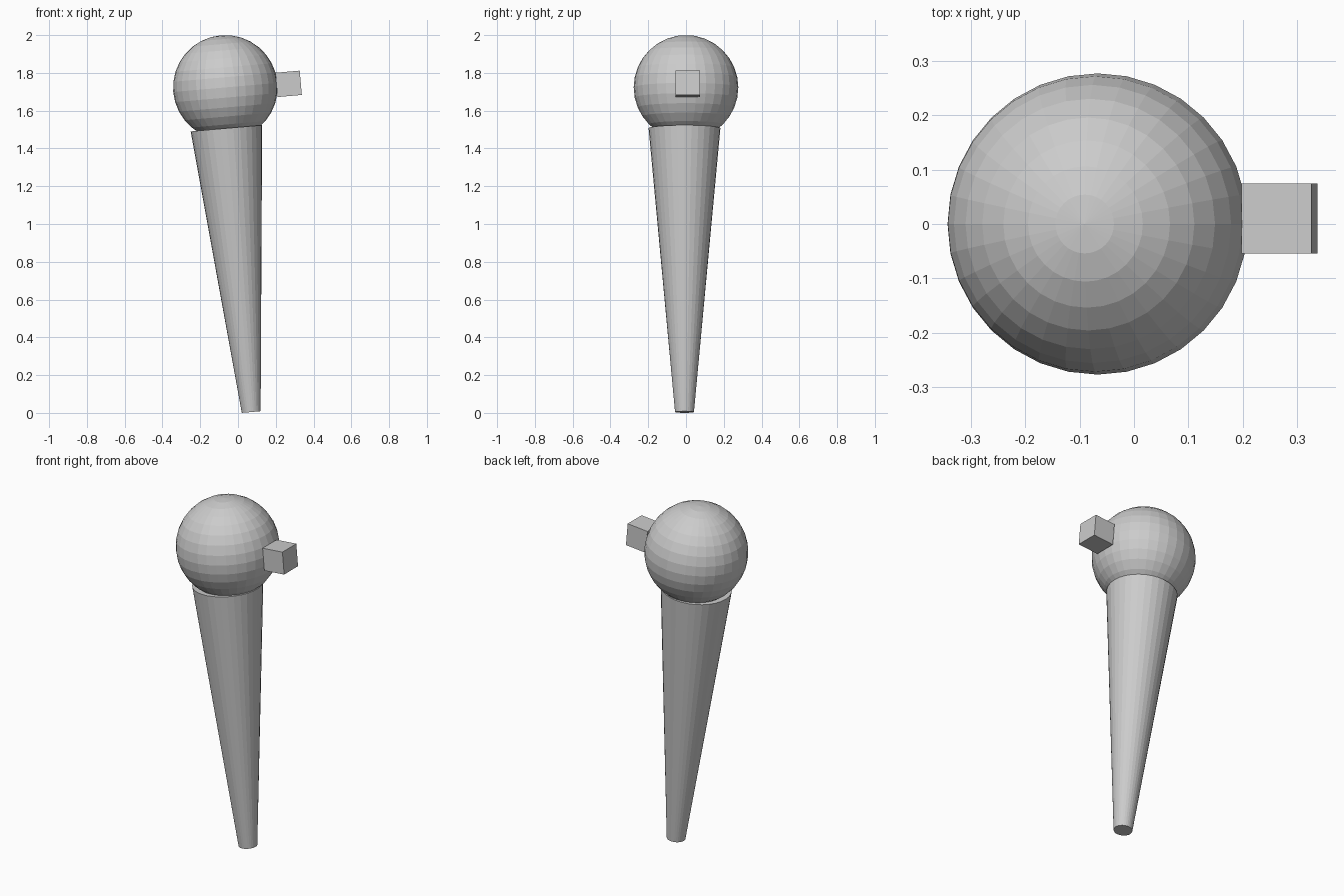
import bpy
from math import radians, sin, cos

if "Cube" in bpy.data.objects:
    bpy.data.objects.remove(bpy.data.objects["Cube"])

TILT = radians(-5)  # whole model leans slightly to the left


def finish(name):
    ob = bpy.context.object
    ob.name = name
    ob.rotation_euler = (0, TILT, 0)
    return ob


# Tapered handle, placed by its foot centre
length, foot = 1.508, (0.07, -0.008, 0.0045)
bpy.ops.mesh.primitive_cone_add(
    vertices=32, radius1=0.05, radius2=0.19, depth=length,
    location=(foot[0] + sin(TILT) * length / 2, foot[1],
              foot[2] + cos(TILT) * length / 2))
finish("handle")

# Round head resting in the handle top
bpy.ops.mesh.primitive_uv_sphere_add(
    segments=32, ring_count=16, radius=0.277, location=(-0.067, 0, 1.723))
finish("head")

# Small block on the right side of the head
bpy.ops.mesh.primitive_cube_add(size=0.129, location=(0.268, 0.01, 1.742))
finish("side_block")
